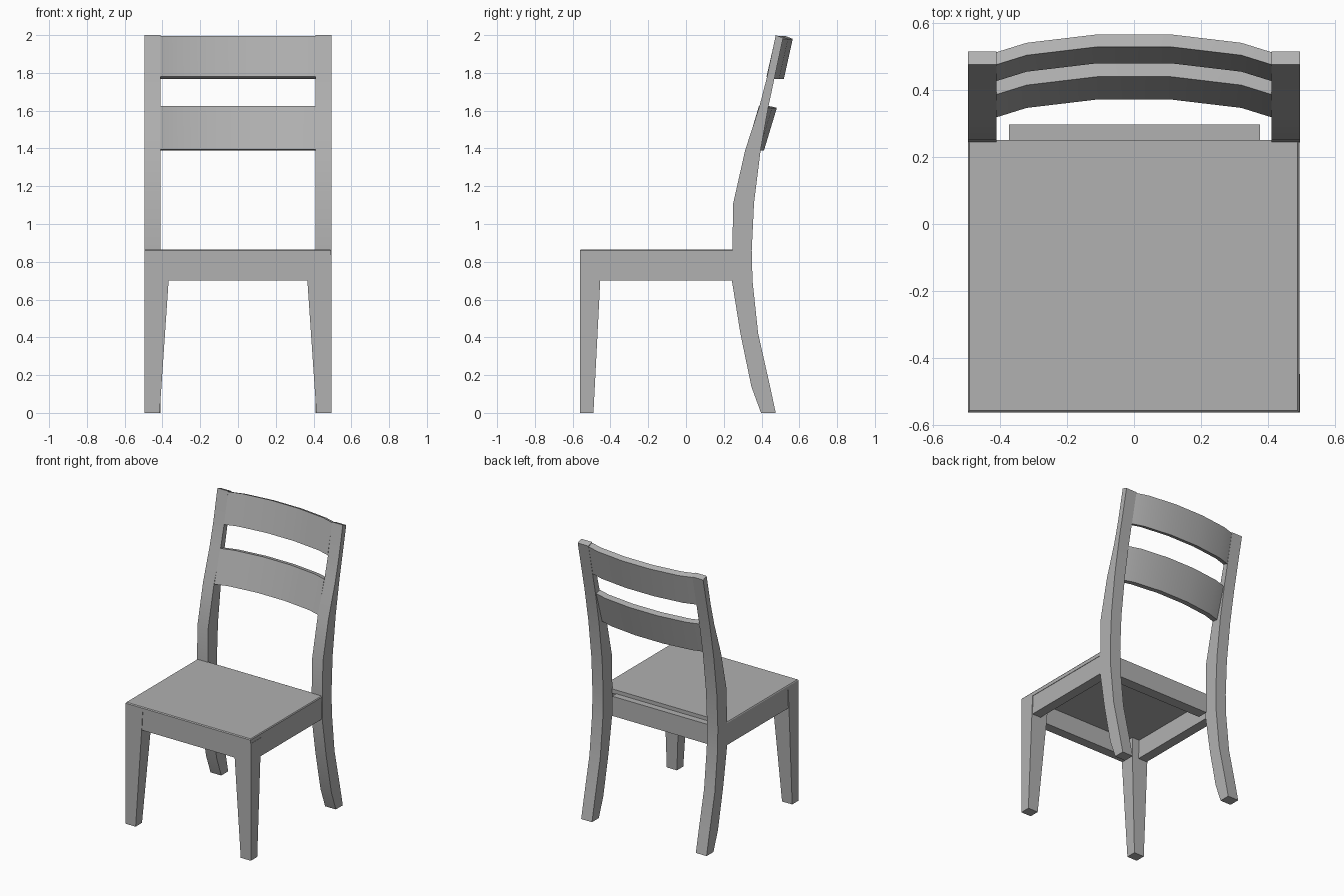
import bpy, bmesh, math

if "Cube" in bpy.data.objects:
    bpy.data.objects.remove(bpy.data.objects["Cube"])

grey = bpy.data.materials.new("dark_grey")
grey.diffuse_color = (.44, .44, .44, 1)
grey.use_nodes = True
grey.node_tree.nodes["Principled BSDF"].inputs["Base Color"].default_value = grey.diffuse_color


def loft(name, rings):
    """Closed solid through a list of equal-sized vertex rings."""
    bm = bmesh.new()
    vs = [[bm.verts.new(p) for p in r] for r in rings]
    n = len(rings[0])
    for a, b in zip(vs, vs[1:]):
        for i in range(n):
            j = (i + 1) % n
            bm.faces.new((a[i], a[j], b[j], b[i]))
    bm.faces.new(vs[0])
    bm.faces.new(vs[-1])
    bmesh.ops.recalc_face_normals(bm, faces=bm.faces)
    me = bpy.data.meshes.new(name)
    bm.to_mesh(me)
    bm.free()
    me.materials.append(grey)
    me.shade_smooth()
    me.set_sharp_from_angle(angle=math.radians(30))
    ob = bpy.data.objects.new(name, me)
    bpy.context.collection.objects.link(ob)
    return ob


def rect(x0, x1, y0, y1, z, z_back=None):
    zb = z if z_back is None else z_back
    return [(x0, y0, z), (x1, y0, z), (x1, y1, zb), (x0, y1, zb)]


def box(name, x0, x1, y0, y1, z0, z1):
    return loft(name, [rect(x0, x1, y0, y1, z0), rect(x0, x1, y0, y1, z1)])


def mirror(ob):
    m = ob.modifiers.new("mirror", 'MIRROR')
    m.use_axis[0] = True
    return ob


# seat board with a small chamfer around the top
loft("seat", [rect(-.495, .493, -.562, .25, .835),
              rect(-.495, .493, -.562, .25, .86),
              rect(-.491, .488, -.556, .25, .866)])

# tapered front legs
leg = [rect(.415, .495, -.562, -.49, 0),
       rect(.366, .495, -.562, -.453, .72),
       rect(.36, .495, -.562, -.447, .835)]
mirror(loft("front_legs", leg))

# curved back legs running up into the backrest posts: z, front y, back y
post = [(0, .397, .475), (.14, .346, .445), (.42, .288, .382),
        (.70, .243, .352), (.86, .245, .348), (1.11, .25, .36),
        (1.39, .313, .395), (1.62, .388, .436), (1.775, .428, .469)]
rings = [rect(.41, .495, f, b, z) for z, f, b in post]
rings.append(rect(.41, .495, .475, .514, 2.0, 1.985))
mirror(loft("back_legs", rings))

# aprons under the seat
box("front_apron", -.40, .40, -.558, -.49, .70, .835)
box("rear_apron", -.373, .376, .22, .296, .70, .84)
mirror(box("side_aprons", .42, .49, -.50, .26, .70, .835))

# bowed back slats
bow = [(-.41, 0), (-.32, .028), (-.11, .053), (.11, .053), (.32, .028), (.41, 0)]


def slat(name, profile):
    loft(name, [[(x, y + d, z) for y, z in profile] for x, d in bow])


slat("lower_slat", [(.318, 1.395), (.36, 1.39), (.428, 1.615), (.386, 1.625)])
slat("top_slat", [(.426, 1.78), (.465, 1.768), (.512, 1.98), (.475, 1.995)])
